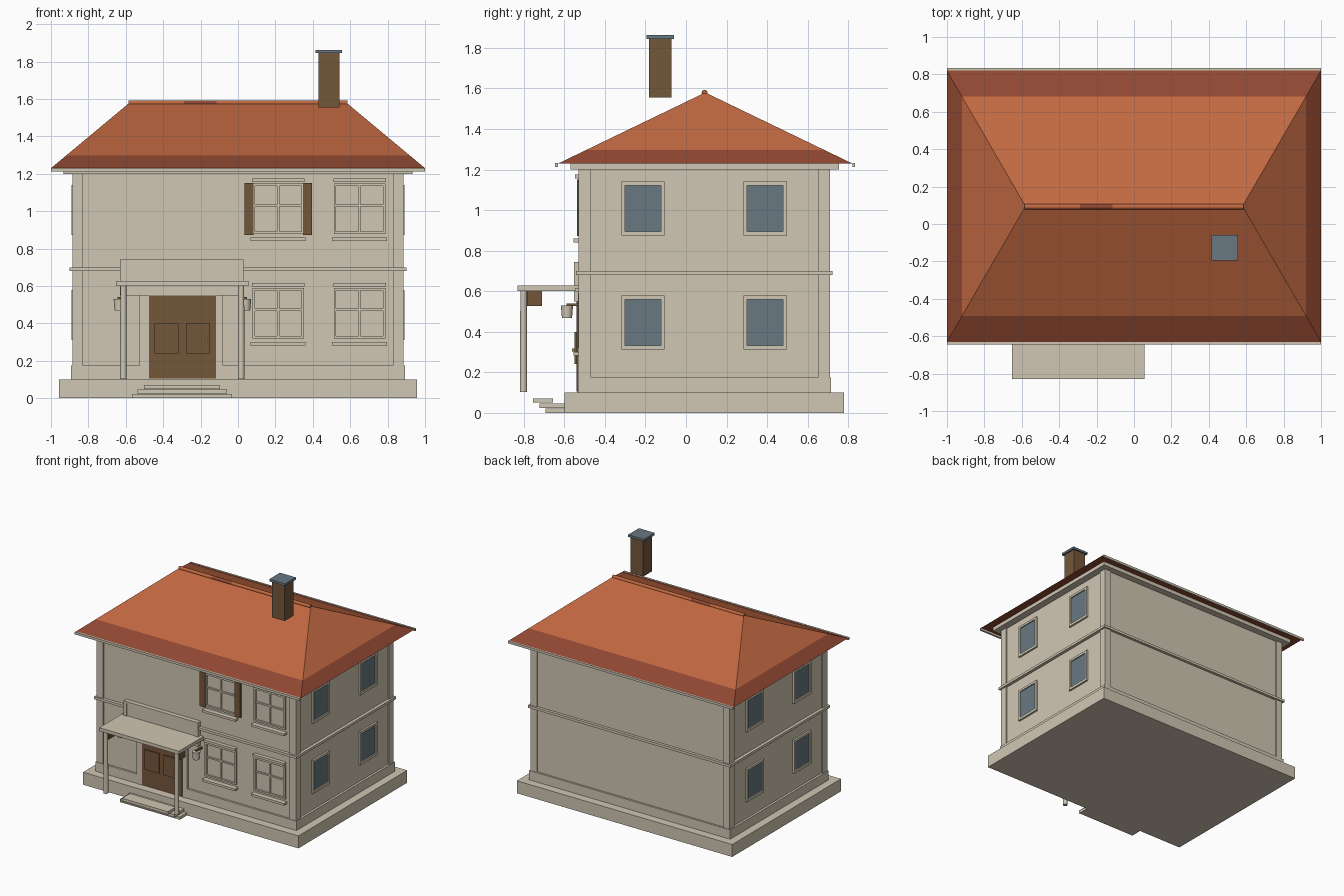
import bpy, bmesh, math
from mathutils import Vector

if "Cube" in bpy.data.objects:
    bpy.data.objects.remove(bpy.data.objects["Cube"])


def material(name, r, g, b):
    lin = [((c / 255 + 0.055) / 1.055) ** 2.4 for c in (r, g, b)]
    m = bpy.data.materials.new(name)
    m.diffuse_color = (*lin, 1)
    m.use_nodes = True
    m.node_tree.nodes["Principled BSDF"].inputs["Base Color"].default_value = m.diffuse_color
    return m


CREAM = material("cream_plaster", 208, 199, 179)
TILE = material("roof_tile", 193, 104, 65)
DARK_TILE = material("dark_roof_tile", 145, 72, 50)
BROWN = material("brown_wood", 116, 87, 58)
SLATE = material("slate_blue", 104, 120, 130)
BRASS = material("brass", 176, 140, 80)


def finish(name, bm, *mats):
    bmesh.ops.recalc_face_normals(bm, faces=bm.faces)
    me = bpy.data.meshes.new(name)
    bm.to_mesh(me)
    bm.free()
    for m in mats:
        me.materials.append(m)
    ob = bpy.data.objects.new(name, me)
    bpy.context.collection.objects.link(ob)
    return ob


def boxes(name, mat, *ranges):
    """One object from boxes given as (x0, x1, y0, y1, z0, z1)."""
    bm = bmesh.new()
    for x0, x1, y0, y1, z0, z1 in ranges:
        vs = bmesh.ops.create_cube(bm, size=1)["verts"]
        for v in vs:
            v.co = Vector((x0 + (v.co.x + .5) * (x1 - x0),
                           y0 + (v.co.y + .5) * (y1 - y0),
                           z0 + (v.co.z + .5) * (z1 - z0)))
    return finish(name, bm, mat)


def cylinder(name, mat, a, b, r1, r2=None, sides=20):
    a, b = Vector(a), Vector(b)
    bm = bmesh.new()
    bmesh.ops.create_cone(bm, cap_ends=True, segments=sides, radius1=r1,
                          radius2=r1 if r2 is None else r2, depth=(b - a).length)
    rot = (b - a).to_track_quat('Z', 'Y').to_matrix()
    for v in bm.verts:
        v.co = rot @ v.co + (a + b) / 2
    for f in bm.faces:
        f.smooth = len(f.verts) == 4
    return finish(name, bm, mat)


# Foundation, walls and horizontal mouldings
boxes("foundation", CREAM, (-.957, .957, -.6, .78, 0, .1))
boxes("walls", CREAM, (-.875, .875, -.517, .70, .1, 1.23))
boxes("plinth", CREAM, (-.893, .893, -.533, .715, .1, .175))
boxes("belt_course", CREAM, (-.9, .9, -.542, .722, .68, .70))
boxes("cornice", CREAM, (-.933, .933, -.57, .755, 1.2, 1.23))
boxes("corner_pilasters", CREAM,
      *[(min(s * .828, s * .886), max(s * .828, s * .886), y, y + .06, .175, 1.2)
        for s in (-1, 1) for y in (-.529, .651)])

# Hipped roof with a dark band of tiles along the eaves
BAND = 1.297
bm = bmesh.new()
eave = [bm.verts.new(c) for c in ((-1, -.63, 1.23), (1, -.63, 1.23), (1, .82, 1.23), (-1, .82, 1.23))]
left, right = bm.verts.new((-.58, .095, 1.58)), bm.verts.new((.58, .095, 1.58))
a, b, c, d = eave
for f in ((a, b, right, left), (b, c, right), (c, d, left, right), (d, a, left), (d, c, b, a)):
    bm.faces.new(f)
bmesh.ops.bisect_plane(bm, geom=bm.verts[:] + bm.edges[:] + bm.faces[:],
                       plane_co=(0, 0, BAND), plane_no=(0, 0, 1))
for f in bm.faces:
    f.material_index = int(f.calc_center_median().z < BAND)
finish("roof", bm, TILE, DARK_TILE)
cylinder("ridge_cap", TILE, (-.585, .092, 1.578), (.585, .092, 1.578), .014, sides=12)
cylinder("ridge_dark_tiles", DARK_TILE, (-.29, .092, 1.578), (-.115, .092, 1.578), .0148, sides=12)
boxes("gutters", CREAM, (-1, 1, -.645, -.63, 1.213, 1.232), (-1, 1, .82, .833, 1.213, 1.232))

# Chimney
boxes("chimney", BROWN, (.43, .542, -.182, -.071, 1.555, 1.846))
boxes("chimney_cap", SLATE, (.415, .556, -.196, -.06, 1.845, 1.863))


# Front windows with header, sill and crossing bars
def front_window(name, x, z):
    w, h, t = .125, .135, .013
    y0, y1 = -.532, -.515
    boxes(name + "_frame", CREAM,
          (x - w - t, x - w, y0, y1, z - h, z + h), (x + w, x + w + t, y0, y1, z - h, z + h),
          (x - w, x + w, y0, y1, z + h - t, z + h), (x - w, x + w, y0, y1, z - h, z - h + t))
    boxes(name + "_bars", CREAM, (x - .006, x + .006, -.526, y1, z - h, z + h),
          (x - w, x + w, -.526, y1, z + .012, z + .024))
    boxes(name + "_header", CREAM, (x - .14, x + .14, -.547, y1, z + .143, z + .162))
    boxes(name + "_sill", CREAM, (x - .147, x + .147, -.556, y1, z - .172, z - .154))


for floor, z in (("lower", .455), ("upper", 1.013)):
    for side, x in (("inner", .215), ("outer", .65)):
        front_window(f"{floor}_{side}_window", x, z)
boxes("shutters", BROWN, (.036, .083, -.537, -.515, .873, 1.15), (.347, .395, -.537, -.515, .873, 1.15))

# Side windows, two per floor on both ends
for sname, s in (("left", -1), ("right", 1)):
    frames, panes = [], []
    for y in (-.212, .39):
        for z in (.445, 1.007):
            x0, x1 = sorted((s * .87, s * .89))
            w, h, t = .107, .133, .018
            frames += [(x0, x1, y - w, y - w + t, z - h, z + h), (x0, x1, y + w - t, y + w, z - h, z + h),
                       (x0, x1, y - w + t, y + w - t, z - h, z - h + t + .003),
                       (x0, x1, y - w + t, y + w - t, z + h - t, z + h)]
            p0, p1 = sorted((s * .874, s * .881))
            panes.append((p0, p1, y - w + t, y + w - t, z - h + t, z + h - t))
    boxes(sname + "_window_frames", CREAM, *frames)
    boxes(sname + "_window_glass", SLATE, *panes)

# Door with raised panels, surround and knob
DX = -.297
boxes("door", BROWN, (-.476, -.117, -.541, -.515, .105, .55))
boxes("door_panels", BROWN, (-.447, -.317, -.551, -.54, .24, .4), (-.277, -.15, -.551, -.54, .24, .4))
boxes("door_surround", CREAM, (-.527, -.476, -.536, -.515, .1, .568), (-.117, -.08, -.536, -.515, .1, .568),
      (-.476, -.117, -.536, -.515, .55, .568))
cylinder("door_knob", BRASS, (-.17, -.563, .31), (-.17, -.54, .31), .008, sides=12)

# Porch canopy, back panel, posts and brackets
boxes("canopy", CREAM, (-.652, .056, -.83, -.515, .6, .627))
boxes("canopy_back_panel", CREAM, (-.63, .03, -.545, -.515, .55, .73))
boxes("canopy_panel_trim", CREAM, (-.63, .03, -.553, -.515, .73, .743),
      (-.63, -.603, -.553, -.515, .55, .73), (.003, .03, -.553, -.515, .55, .73))
for name, x, lx in (("left", -.613, -.635), ("right", .017, .04)):
    cylinder(name + "_post", CREAM, (x, -.801, .103), (x, -.801, .6), .018, .016)
    boxes(name + "_bracket", BROWN, (x - .014, x + .014, -.784, -.71, .528, .6))
    cylinder(name + "_lantern", CREAM, (lx, -.587, .468), (lx, -.587, .53), .025, .03)
    boxes(name + "_lantern_arm", BROWN, (lx - .008, lx + .008, -.59, -.515, .526, .54))

# Entrance steps
boxes("steps", CREAM, (-.565, -.033, -.692, -.58, 0, .022), (-.537, -.058, -.722, -.6, .024, .047),
      (-.502, -.095, -.755, -.655, .05, .072))
